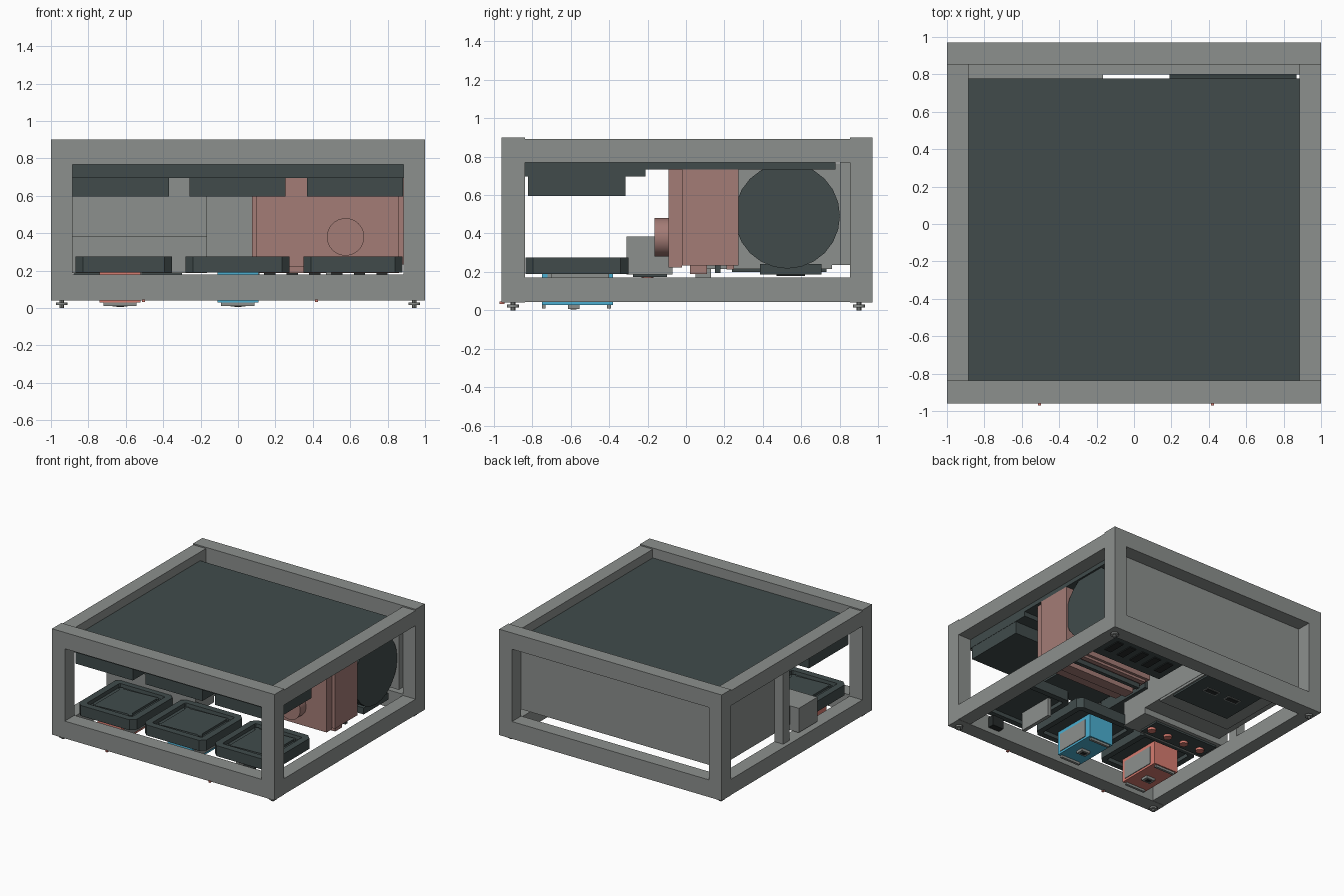
import bpy, bmesh, math
from mathutils import Matrix

if "Cube" in bpy.data.objects:
    bpy.data.objects.remove(bpy.data.objects["Cube"])


def mat(name, r, g, b):
    m = bpy.data.materials.new(name)
    m.diffuse_color = (r, g, b, 1)
    m.use_nodes = True
    m.node_tree.nodes["Principled BSDF"].inputs["Base Color"].default_value = m.diffuse_color
    return m


GREY = mat("frame grey", .262, .278, .268)
DARK = mat("dark slate", .052, .071, .071)
PINK = mat("dusty pink", .37, .20, .18)
BLUE = mat("sky blue", .07, .43, .64)
RED = mat("coral red", .68, .20, .16)
BLACK = mat("near black", .02, .024, .024)


def finish(name, bm, m):
    me = bpy.data.meshes.new(name)
    bmesh.ops.recalc_face_normals(bm, faces=bm.faces)
    bm.to_mesh(me)
    bm.free()
    me.materials.append(m)
    ob = bpy.data.objects.new(name, me)
    bpy.context.collection.objects.link(ob)
    return ob


def box(name, m, x0, x1, y0, y1, z0, z1):
    bm = bmesh.new()
    bmesh.ops.create_cube(bm, size=1)
    for v in bm.verts:
        v.co = ((x0 + x1) / 2 + v.co.x * (x1 - x0),
                (y0 + y1) / 2 + v.co.y * (y1 - y0),
                (z0 + z1) / 2 + v.co.z * (z1 - z0))
    return finish(name, bm, m)


def cyl(name, m, c, r, depth, axis="Z", n=24):
    bm = bmesh.new()
    bmesh.ops.create_cone(bm, cap_ends=True, segments=n, radius1=r, radius2=r, depth=depth)
    rot = {"Z": Matrix(), "X": Matrix.Rotation(math.pi / 2, 4, "Y"),
           "Y": Matrix.Rotation(math.pi / 2, 4, "X")}[axis]
    bmesh.ops.transform(bm, matrix=Matrix.Translation(c) @ rot, verts=bm.verts)
    ob = finish(name, bm, m)
    for p in ob.data.polygons:
        p.use_smooth = n > 24 and len(p.vertices) == 4
    ob.data.set_sharp_from_angle(angle=math.radians(30))
    return ob


def module(name, x0, x1, y0, y1, z0, z1):
    """Cut-corner block: rim and raised centre on top, hollow underneath."""
    c = .04
    pts = [(x0 + c, y0), (x1 - c, y0), (x1, y0 + c), (x1, y1 - c),
           (x1 - c, y1), (x0 + c, y1), (x0, y1 - c), (x0, y0 + c)]
    bm = bmesh.new()
    low = bm.faces.new([bm.verts.new((x, y, z0)) for x, y in pts])
    ext = bmesh.ops.extrude_face_region(bm, geom=[low])["geom"]
    bmesh.ops.translate(bm, vec=(0, 0, z1 - z0),
                        verts=[g for g in ext if isinstance(g, bmesh.types.BMVert)])
    bmesh.ops.recalc_face_normals(bm, faces=bm.faces)
    caps = [f for f in bm.faces if abs(f.normal.z) > .9]
    for f in caps:
        if f.normal.z > 0:
            steps = ((.014, .0), (.045, 0), (.004, -.028), (.045, 0), (.004, .016))
        else:
            steps = ((.05, 0), (.002, .03))
        for inset, dz in steps:
            bmesh.ops.inset_region(bm, faces=[f], thickness=inset)
            bmesh.ops.translate(bm, vec=(0, 0, dz), verts=f.verts)
    return finish(name, bm, DARK)


# Frame: posts, front/back rails, side rails
FRONT, BACK = ("front", -.96, -.837), ("back", .852, .97)
for s, side in ((-1, "left"), (1, "right")):
    xa, xb = sorted((s * .885, s))
    for end, y0, y1 in (FRONT, BACK):
        box(f"{end}_{side}_post", GREY, xa, xb, y0, y1, .175, .77)
    box(f"{side}_bottom_rail", GREY, xa, xb, -.837, .852, .042, .17)
    box(f"{side}_top_rail", GREY, xa, xb, -.837, .852, .768, .89)
    # Levelling feet
    for y in (-.9, .9):
        cyl("foot_pad", GREY, (s * .943, y, .022), .031, .014, n=12)
        cyl("foot_pin", GREY, (s * .943, y, .021), .012, .042, n=8)
for end, y0, y1 in (FRONT, BACK):
    box(f"{end}_bottom_rail", GREY, -1, 1, y0, y1, .04, .18)
    box(f"{end}_top_rail", GREY, -1, 1, y0, y1, .768, .9)
for x in (-.505, .42):
    box("front_clip", RED, x - .008, x + .008, -.97, -.945, .033, .045)

# Roof slabs and back panel
box("roof_slab", DARK, -.885, .885, -.84, .778, .733, .82)
box("roof_front_slab", DARK, -.885, .885, -.84, -.21, .695, .733)
box("back_panel", GREY, -.885, .885, .80, .852, .235, .768)

# Left cabinet with its step and underside tray
box("cabinet", GREY, -.885, -.165, -.04, .80, .235, .765)
box("cabinet_mid_post", GREY, -.965, -.885, .05, .13, .17, .768)
box("cabinet_step", GREY, -.965, -.165, -.31, -.07, .187, .385)
box("cabinet_step_back", GREY, -.885, -.165, -.07, -.04, .235, .385)
box("cabinet_tray", GREY, -.82, -.168, .1, .76, .215, .237)
box("cabinet_hatch", DARK, -.70, -.18, .24, .73, .20, .216)
for x in (-.35, -.55):
    box("hatch_handle_rim", GREY, x - .06, x + .06, .45, .51, .196, .201)
    box("hatch_handle", BLACK, x - .05, x + .05, .46, .50, .193, .197)
# Knob panel under the step
box("knob_panel", DARK, -.88, -.3, -.275, -.1, .172, .189)
for i in range(4):
    cyl("knob", RED, (-.34 - .155 * i, -.2, .164), .032, .02, n=16)

# Pink drive housing with a port on the front
box("housing_body", PINK, .075, .885, -.02, .272, .232, .735)
box("housing_front_plate", PINK, .1, .86, -.09, -.02, .222, .735)
cyl("housing_port", PINK, (.575, -.125, .38), .1, .08, "Y", 32)
box("housing_lower_bar", PINK, .1, .86, .02, .11, .188, .235)
box("housing_dark_bar", DARK, .1, .86, .15, .18, .195, .235)
box("housing_rear_bar", PINK, .1, .86, .21, .25, .212, .235)

# Dark drum and slotted vent below it
cyl("drum", DARK, (.53, .527, .491), .274, .68, "X", 24)
box("vent_plate", DARK, .08, .86, .385, .705, .187, .24)
for i in range(6):
    x = .17 + i * .12
    box("vent_slot", BLACK, x - .03, x + .03, .47, .62, .179, .188)

# Upper blocks and lower modules
for x0, x1 in ((-.885, -.37), (-.258, .255), (.368, .883)):
    box("upper_block", DARK, x0, x1, -.822, -.315, .595, .696)
for x0, x1 in ((-.87, -.352), (-.28, .275), (.35, .88)):
    module("lower_module", x0, x1, -.835, -.3, .190, .275)

# Coloured connector boxes hanging under the modules
for name, m, cx in (("red", RED, -.63), ("blue", BLUE, 0)):
    box(f"{name}_connector", m, cx - .11, cx + .11, -.75, -.38, .028, .222)
    box(f"{name}_connector_side", GREY, cx + .108, cx + .116, -.72, -.43, .045, .19)
    for y in (-.74, -.40):
        box(f"{name}_connector_lip", GREY, cx - .09, cx + .088, y - .01, y + .01, .01, .03)
    box(f"{name}_connector_pad", GREY, cx - .04, cx + .04, -.615, -.555, .007, .03)
    box(f"{name}_connector_socket", BLACK, cx - .02, cx + .02, -.6, -.57, .004, .008)
box("third_connector", GREY, .47, .5, -.70, -.40, .07, .222)
box("front_socket", BLACK, .61, .71, -.84, -.785, .08, .165)
